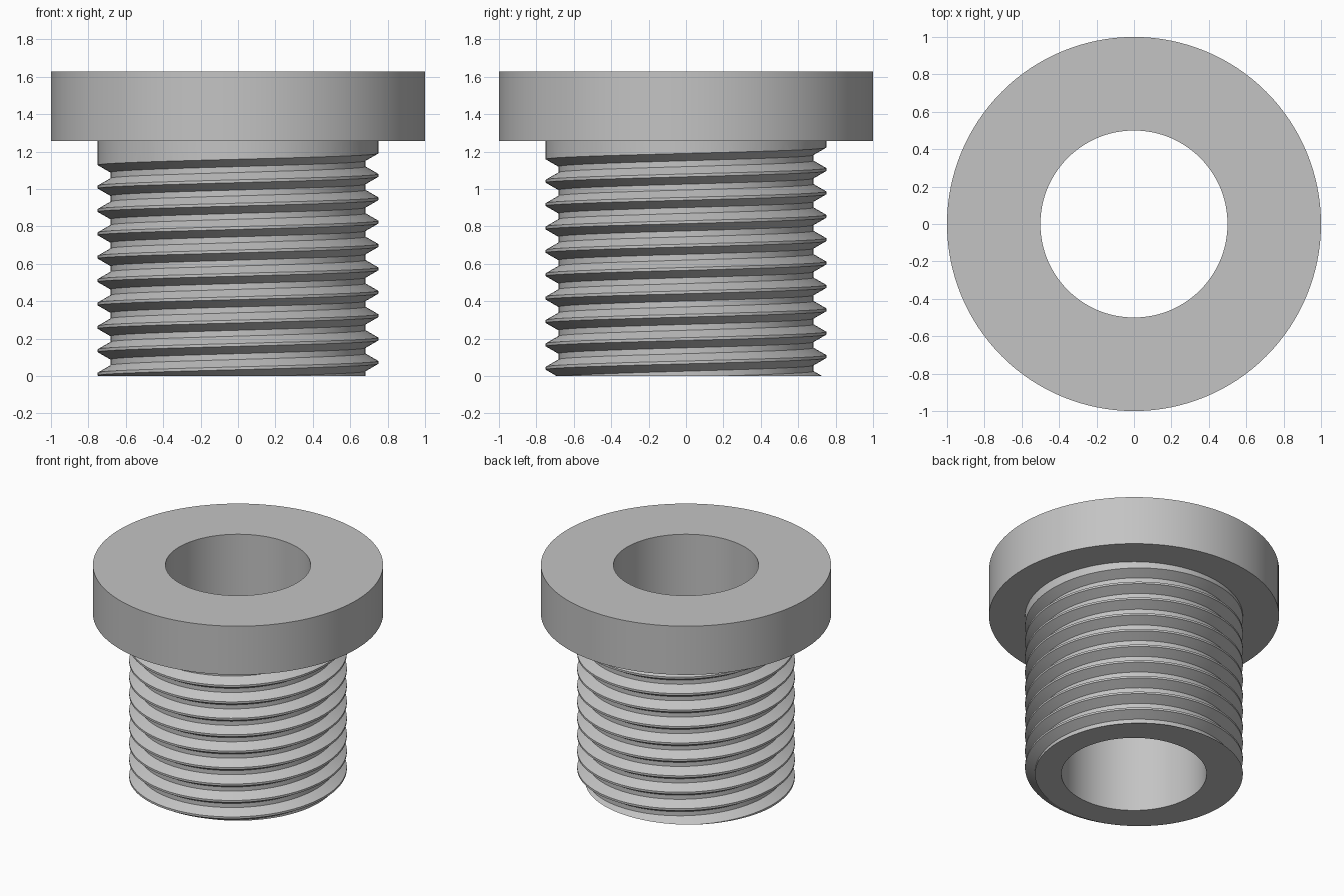
import bpy
import bmesh
import math

if "Cube" in bpy.data.objects:
    bpy.data.objects.remove(bpy.data.objects["Cube"], do_unlink=True)

SEGMENTS = 128          # steps per full turn
BORE, SHANK, FLANGE = 0.5, 0.75, 1.0
SHOULDER, TOP = 1.257, 1.627
PITCH = 0.125
ROOT = 0.682            # radius at the thread root

grey = bpy.data.materials.new("plain grey")
grey.use_nodes = True
grey.diffuse_color = (0.55, 0.55, 0.55, 1)
grey.node_tree.nodes["Principled BSDF"].inputs["Base Color"].default_value = grey.diffuse_color


def sweep(name, profile, steps, start=0.0, rise=0.0, closed=False):
    """Turn an (r, z) outline about z, climbing by rise per turn."""
    bm = bmesh.new()
    rings = []
    for i in range(steps if closed else steps + 1):
        a = start + 2 * math.pi * i / SEGMENTS
        dz = rise * i / SEGMENTS
        rings.append([bm.verts.new((r * math.cos(a), r * math.sin(a), z + dz))
                      for r, z in profile])
    n = len(profile)
    pairs = list(zip(rings, rings[1:]))
    if closed:
        pairs.append((rings[-1], rings[0]))
    for a, b in pairs:
        for j in range(n):
            k = (j + 1) % n
            bm.faces.new((a[j], b[j], b[k], a[k]))
    if not closed:
        bm.faces.new(rings[0])
        bm.faces.new(rings[-1])
    bmesh.ops.recalc_face_normals(bm, faces=bm.faces)
    mesh = bpy.data.meshes.new(name)
    bm.to_mesh(mesh)
    bm.free()
    mesh.materials.append(grey)
    obj = bpy.data.objects.new(name, mesh)
    bpy.context.collection.objects.link(obj)
    return obj


# Flanged sleeve with a straight bore
sleeve = sweep("threaded_flange_bushing",
               [(BORE, 0), (SHANK, 0), (SHANK, SHOULDER),
                (FLANGE, SHOULDER), (FLANGE, TOP), (BORE, TOP)],
               SEGMENTS, closed=True)

# Helical groove, ending just under the flange on the right side
turns = 10.5
end_z = 1.1975
low = end_z - turns * PITCH
root_half = PITCH / 8
lip = SHANK + 0.005
lip_half = root_half + (lip - ROOT) * math.tan(math.radians(30))
groove = sweep("thread_groove_cutter",
               [(ROOT, low - root_half), (lip, low - lip_half), (0.78, low - lip_half),
                (0.78, low + lip_half), (lip, low + lip_half), (ROOT, low + root_half)],
               int(turns * SEGMENTS), start=math.pi * (1 - 2 * turns), rise=PITCH)
groove.hide_render = True

# Cut the thread
cut = sleeve.modifiers.new("thread", "BOOLEAN")
cut.operation = "DIFFERENCE"
cut.solver = "EXACT"
cut.object = groove
for obj in bpy.context.selected_objects:
    obj.select_set(False)
bpy.context.view_layer.objects.active = sleeve
sleeve.select_set(True)
bpy.ops.object.modifier_apply(modifier=cut.name)
bpy.data.objects.remove(groove, do_unlink=True)
bpy.ops.object.shade_smooth_by_angle(angle=math.radians(25))
